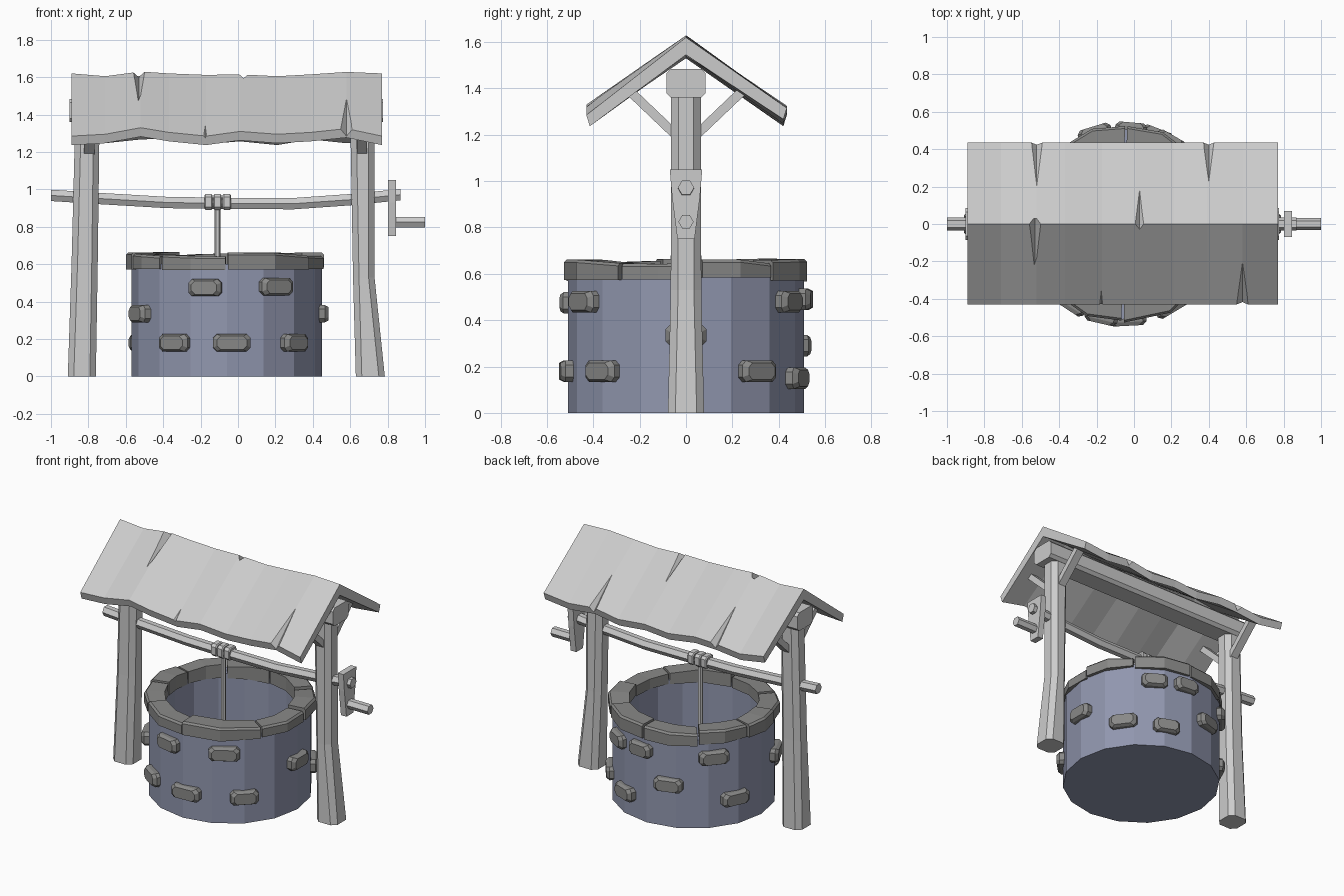
import bpy, bmesh, random
from math import sin, cos, pi, radians
from mathutils import Vector

if "Cube" in bpy.data.objects:
    bpy.data.objects.remove(bpy.data.objects["Cube"])

random.seed(4)
CX = -0.06  # well centre in x


def material(name, rgb):
    m = bpy.data.materials.new(name)
    m.diffuse_color = (*rgb, 1)
    m.use_nodes = True
    m.node_tree.nodes["Principled BSDF"].inputs["Base Color"].default_value = m.diffuse_color
    return m


BLUE = material("wall_blue", (0.285, 0.31, 0.43))
STONE = material("stone_grey", (0.25, 0.25, 0.245))


def finish(name, bm, mat=None):
    bmesh.ops.recalc_face_normals(bm, faces=bm.faces)
    me = bpy.data.meshes.new(name)
    bm.to_mesh(me)
    bm.free()
    ob = bpy.data.objects.new(name, me)
    bpy.context.collection.objects.link(ob)
    if mat:
        me.materials.append(mat)
    return ob


def loft(name, rings, mat=None):
    """Skin a list of equal-length rings and cap both ends."""
    bm = bmesh.new()
    vs = [[bm.verts.new(p) for p in r] for r in rings]
    n = len(vs[0])
    for a, b in zip(vs, vs[1:]):
        for i in range(n):
            j = (i + 1) % n
            bm.faces.new((a[i], a[j], b[j], b[i]))
    bm.faces.new(vs[0])
    bm.faces.new(vs[-1])
    return finish(name, bm, mat)


def circle(n, r, start=0.0):
    return [(r * cos(start + 2 * pi * i / n), r * sin(start + 2 * pi * i / n)) for i in range(n)]


def octagon(hw, hh, c):
    """Rectangle with cut corners."""
    return [(hw, -hh + c), (hw, hh - c), (hw - c, hh), (c - hw, hh),
            (-hw, hh - c), (-hw, c - hh), (c - hw, -hh), (hw - c, -hh)]


def along_x(name, section, stations):
    """Sweep a (y, z) section through (x, z_offset, scale) stations."""
    return loft(name, [[(x, y * s, z * s + dz) for y, z in section] for x, dz, s in stations])


# Well wall: hollow 16-sided drum
loft("well_wall", [[(CX + x, y, z) for x, y in circle(16, r)]
                   for r, z in ((0.51, 0), (0.51, 0.6), (0.415, 0.6), (0.415, 0.02))], BLUE)

# Rim stones with narrow gaps and uneven tops
joints = [-133, -90, -33, 7, 45, 88, 128, 165, 195, 227]
for k, (a, b) in enumerate(zip(joints, joints[1:])):
    a, b = a + 0.7, b - 0.7
    base, out = random.uniform(0.565, 0.585), random.uniform(0.515, 0.528)
    rings = []
    for t in (0, 0.5, 1):
        ang = radians(a + (b - a) * t)
        top = random.uniform(0.64, 0.667)
        o = out + (0.012 if t == 0.5 else 0)
        sec = [(0.405, base), (o, base), (o, top - 0.012), (o - 0.012, top), (0.405, top)]
        rings.append([(CX + r * cos(ang), r * sin(ang), z) for r, z in sec])
    loft(f"rim_stone_{k}", rings, STONE)

# Bricks standing proud of the wall: (angle, height)
bricks = [(-103, .475), (-59, .48), (60, .48), (85, .49), (139, .48),
          (0, .335), (-155, .335), (107, .29), (-123, .18), (-87, .18),
          (-45, .18), (37, .18), (69, .15), (155, .18)]
for k, (deg, z0) in enumerate(bricks):
    a = radians(deg)
    out, tan = Vector((cos(a), sin(a), 0)), Vector((-sin(a), cos(a), 0))
    hw = random.uniform(0.085, 0.1)
    rings = []
    for r, w, h in ((0.46, hw, .046), (0.525, hw, .046), (0.545, hw - .02, .036)):
        rings.append([Vector((CX, 0, z0)) + out * r + tan * u + Vector((0, 0, v))
                      for u, v in octagon(w, h, 0.02)])
    loft(f"wall_brick_{k}", rings, STONE)

# Posts: (z, x_min, x_max, half depth)
posts = {"left_post": [(0, -.91, -.76, .078), (.6, -.89, -.75, .066), (1.38, -.87, -.74, .064)],
         "right_post": [(0, .63, .785, .078), (.53, .615, .73, .066), (1.38, .60, .73, .064)]}
for name, st in posts.items():
    loft(name, [[((x0 + x1) / 2 + u, v, z) for u, v in octagon((x1 - x0) / 2, hy, 0.032)]
                for z, x0, x1, hy in st])

# Ridge beam on top of the posts
along_x("ridge_beam", octagon(.085, .062, .02), [(-.9, 1.422, 1), (.775, 1.422, 1)])

# Diagonal braces from the posts to the roof
for x in (-.795, .663):
    for s in (-1, 1):
        rings = [[(x + dx, s * (y + d * .7), z - d * .7) for dx, d in
                  ((-.028, -.02), (.028, -.02), (.028, .02), (-.028, .02))]
                 for y, z in ((.045, 1.2), (.255, 1.4))]
        loft("brace", rings)

# Roof: chevron slab with wavy ridge and eaves
xs = [-.89, -.71, -.52, -.37, -.17, .01, .21, .39, .58, .77]
ridge = [1.62, 1.605, 1.63, 1.62, 1.612, 1.615, 1.605, 1.615, 1.628, 1.62]
front = [0, .01, .045, .02, 0, .025, .01, .02, .04, 0]
back = [.04, .01, .03, .035, .005, .02, .0, .03, .01, .03]
rings = []
for x, r, f, b in zip(xs, ridge, front, back):
    rings.append([(x, -.43, 1.285 + f), (x, 0, r), (x, .435, 1.285 + b),
                  (x, .42, 1.237 + b), (x, 0, r - .075), (x, -.415, 1.237 + f)])
roof = loft("roof", rings)

# Split-wood grooves: (x, y of open end, y of tip)
bm = bmesh.new()
for x, y0, y1 in ((-.53, .03, -.24), (-.175, -.45, -.2), (.58, -.45, -.2),
                  (-.52, .455, .19), (.4, .455, .165), (.03, -.03, .27)):
    z0 = 1.62 - .735 * abs(y0) if abs(y0) > .1 else 1.63
    z1 = 1.625 - .735 * abs(y1)
    pts = [(x - .045, y0, z0 + .035), (x + .045, y0, z0 + .035), (x, y0, z0 - .035), (x, y1, z1 + .01)]
    bmesh.ops.convex_hull(bm, input=[bm.verts.new(p) for p in pts])
cutter = finish("groove_cutter", bm)
cutter.hide_render = True
cutter.hide_set(True)
cut = roof.modifiers.new("grooves", 'BOOLEAN')
cut.operation, cut.solver, cut.object = 'DIFFERENCE', 'EXACT', cutter

# Sagging axle with rope windings
hexagon = circle(6, .035)
along_x("axle", hexagon, [(-1, .968, 1), (-.72, .95, 1), (-.38, .93, 1), (-.05, .925, 1),
                          (.3, .924, 1), (.6, .945, 1), (.87, .972, 1)])
for x in (-.158, -.11, -.06):
    along_x("rope_winding", octagon(.042, .042, .016),
            [(x - .022, .933, .85), (x - .016, .933, 1), (x + .016, .933, 1), (x + .022, .933, .85)])
loft("rope", [[(-.11 + u, v, z) for u, v in circle(6, .016)] for z in (.1, .93)])

# Crank plate and handle
plate = [(-.07, 1.05), (.07, 1.05), (.06, .93), (.037, .75), (-.037, .75), (-.06, .93)]
along_x("crank_plate", plate, [(.803, 0, 1), (.845, 0, 1)])
along_x("crank_handle", circle(6, .033), [(.82, .825, 1), (1, .825, 1)])
